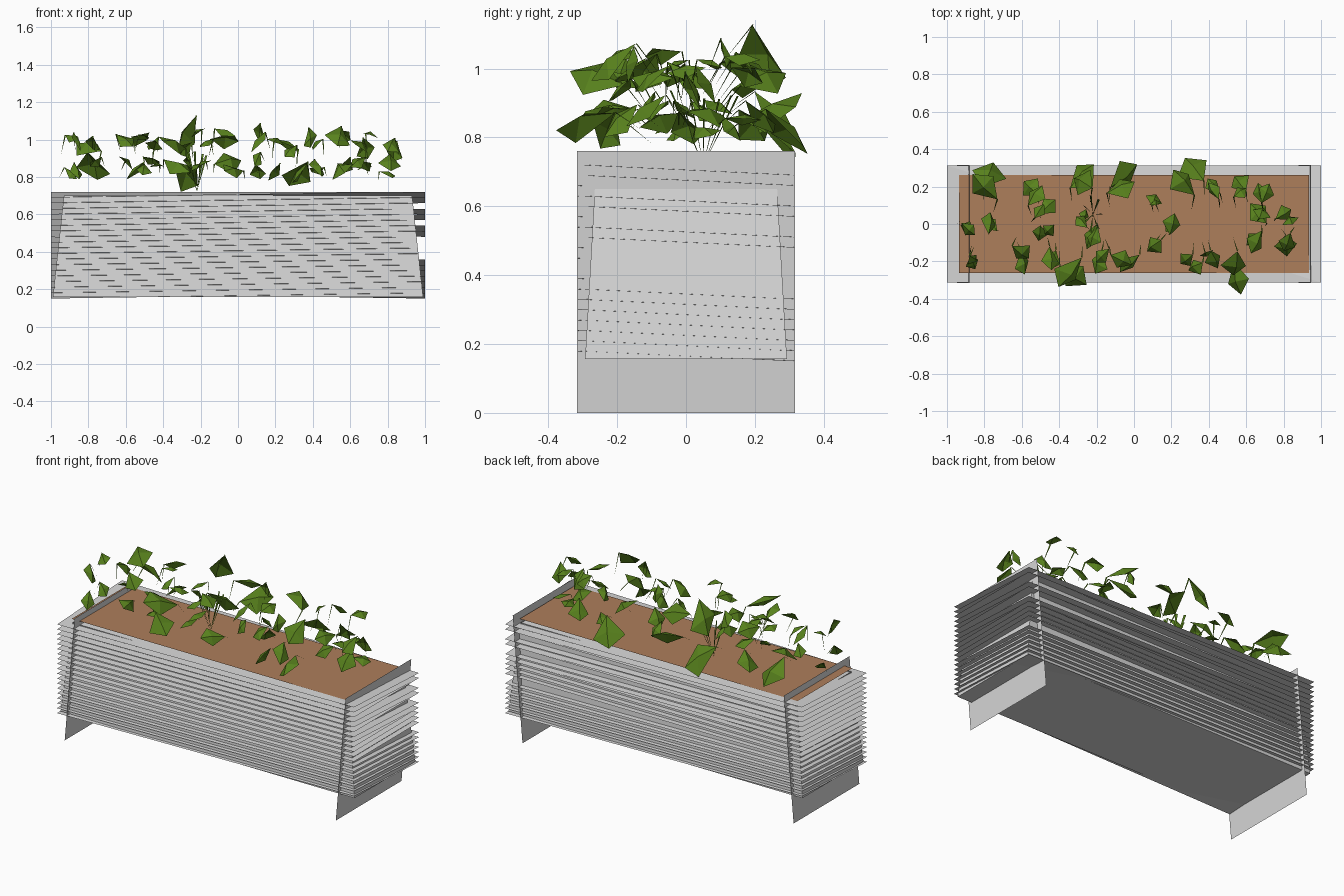
import bpy, math, random
from mathutils import Vector

if "Cube" in bpy.data.objects:
    bpy.data.objects.remove(bpy.data.objects["Cube"])

random.seed(5)

def material(name, col):
    m = bpy.data.materials.new(name)
    m.diffuse_color = (*col, 1)
    m.use_nodes = True
    m.node_tree.nodes["Principled BSDF"].inputs["Base Color"].default_value = m.diffuse_color
    return m

GREY = material("light_grey", (0.69, 0.69, 0.69))
SOIL = material("brown_soil", (0.42, 0.21, 0.105))
GREEN = material("leaf_green", (0.098, 0.222, 0.012))

def add(name, verts, faces, mat):
    me = bpy.data.meshes.new(name)
    me.from_pydata([tuple(v) for v in verts], [], faces)
    me.materials.append(mat)
    me.update()
    ob = bpy.data.objects.new(name, me)
    bpy.context.collection.objects.link(ob)
    return ob

def rect(hx, hy, z):
    return [(-hx, -hy, z), (hx, -hy, z), (hx, hy, z), (-hx, hy, z)]

# Tapered trough, wider at the bottom
add("trough", rect(0.99, 0.293, 0.157) + rect(0.931, 0.262, 0.70),
    [(3, 2, 1, 0)] + [(i, (i + 1) % 4, 4 + (i + 1) % 4, 4 + i) for i in range(4)], GREY)
add("soil", rect(0.936, 0.263, 0.722), [(0, 1, 2, 3)], SOIL)

# Two parallel leaning end panels
for name, xb, xt in (("left_end_panel", -0.946, -0.88), ("right_end_panel", 0.88, 0.946)):
    h = 0.316
    add(name, [(xb, -h, 0), (xb, h, 0), (xt, h, 0.76), (xt, -h, 0.76)], [(0, 1, 2, 3)], GREY)

# Stack of thin slats, each bent along its diagonal with two low corners
verts, faces = [], []
flat_levels = {2, 5, 8, 9, 10, 11}
for k in range(19):
    z = 0.72 - 0.03 * k
    drop = 0 if k in flat_levels else 0.03
    heights = (z - 0.03, z, z - drop, z)          # FL, FR, BR, BL
    n = len(verts)
    verts += [(x, y, h) for (x, y, _), h in zip(rect(1.0, 0.313, 0), heights)]
    faces += [(n, n + 1, n + 3), (n + 1, n + 2, n + 3)]
add("slats", verts, faces, GREY)

# Foliage: angular fan leaves folded on the midrib, on thin sliver stems
verts, faces = [], []

def leaf(c, direction, size, tilt):
    d = direction.normalized()
    side = d.cross(Vector((0, 0, 1))).normalized()
    side = (side + Vector((0, 0, tilt))).normalized()
    up = side.cross(d).normalized()
    w = size * random.uniform(0.40, 0.56)
    w2 = size * random.uniform(0.38, 0.56)
    n = len(verts)
    base = c - d * size * 0.55
    verts.extend([base,
                  c + side * w + d * size * random.uniform(0, 0.25) - up * size * 0.16,
                  c + d * size * 0.6 - up * size * 0.12,
                  c - side * w2 + d * size * random.uniform(0, 0.25) - up * size * 0.16,
                  c + d * size * 0.1 + up * size * 0.08])
    faces.extend([(n, n + 1, n + 4), (n + 4, n + 1, n + 2),
                  (n + 4, n + 2, n + 3), (n, n + 4, n + 3)])
    return base

def stem(a, b, w=0.004):
    n = len(verts)
    verts.extend([b, a + Vector((w, 0, 0)), a + Vector((-w, w, 0))])
    faces.append((n, n + 1, n + 2))

# Leaf positions seen from above
spots = [(-.80, .24), (-.26, .26), (-.04, .24), (.30, .27), (.57, .21), (.68, .17),
         (-.56, .18), (-.48, .08), (-.48, -.03), (-.58, -.18), (-.47, -.18), (-.34, -.27),
         (-.19, -.21), (-.04, -.21), (-.90, -.03), (-.88, -.19), (-.77, 0), (-.26, .03),
         (-.20, -.07), (.14, -.12), (.20, 0), (.30, -.21), (.42, -.20), (.56, -.26),
         (.68, -.10), (.83, .04), (.80, -.12), (.65, .05), (.42, .18), (.10, .12)]
for x, y in spots:
    big = abs(y) > 0.225
    for level in (0, 1):
        z = random.uniform(0.94, 1.05) if level else random.uniform(0.82, 0.90)
        s = random.uniform(0.14, 0.19) if big else random.uniform(0.08, 0.13)
        pull = 0.88 if level else 1.04
        c = Vector((max(-.91, min(.84, x + random.uniform(-.04, .04))),
                    y * pull + random.uniform(-.02, .02), z))
        d = Vector((random.uniform(-.8, .8), math.copysign(random.uniform(.2, 1), y),
                    random.uniform(-.9, .3) if level else random.uniform(-.9, .1)))
        base = leaf(c, d, s, random.uniform(-.9, .9))
        stem(base, base + Vector((random.uniform(-.03, .03), -0.3 * y, -0.10 if level else -0.05)))

# One plant whose stems reach the soil
for i in range(7):
    a = i * math.tau / 7
    foot = Vector((-.22, .05, .72))
    stem(foot + Vector((.05 * math.cos(a), .10 * math.sin(a), random.uniform(.12, .22))), foot, 0.006)
add("foliage", verts, faces, GREEN)
